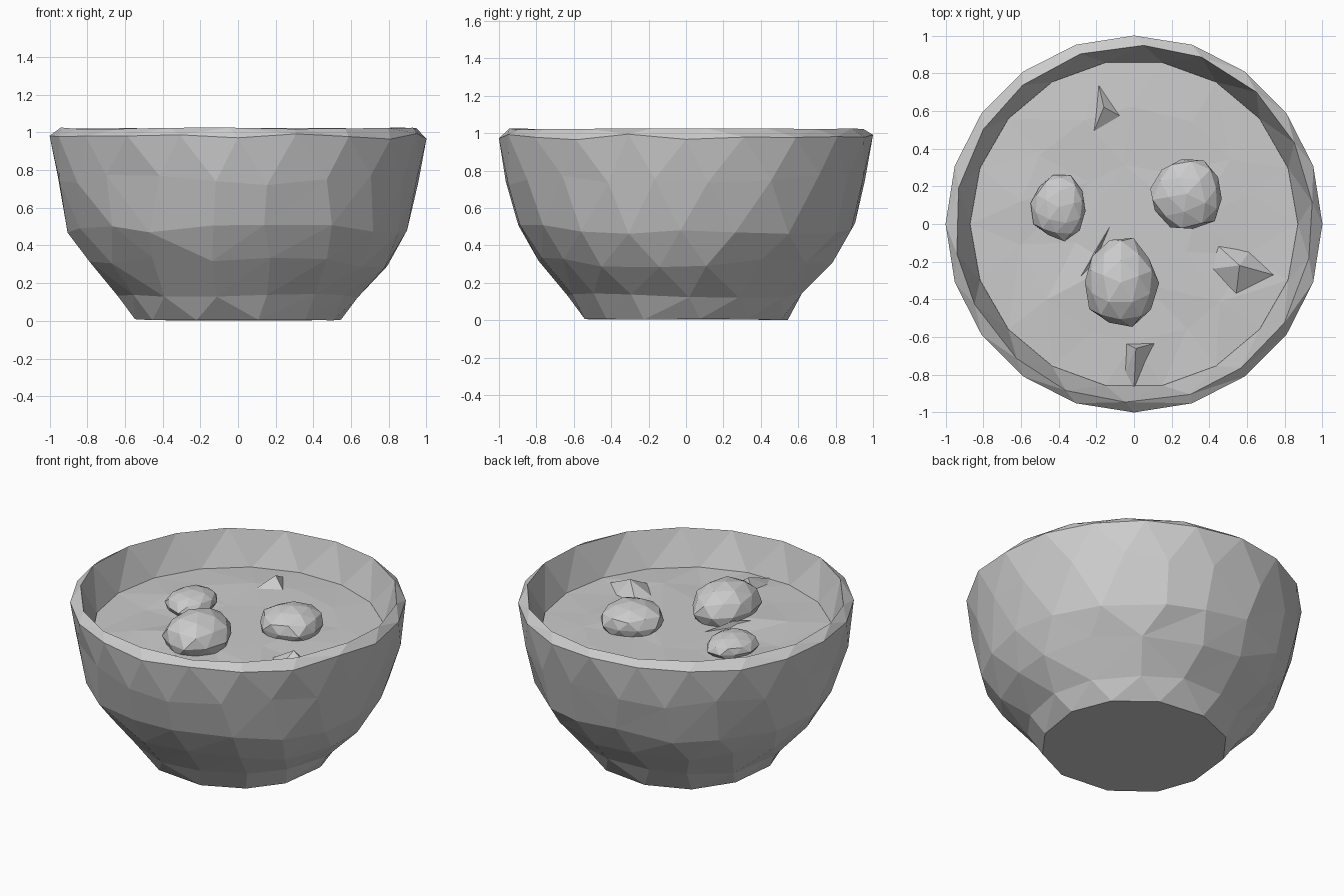
import bpy, bmesh, math, random
from mathutils import Vector

if "Cube" in bpy.data.objects:
    bpy.data.objects.remove(bpy.data.objects["Cube"])

random.seed(7)
SOUP_Z = 0.80


def finish(bm, name):
    mesh = bpy.data.meshes.new(name)
    bm.to_mesh(mesh)
    bm.free()
    obj = bpy.data.objects.new(name, mesh)
    bpy.context.collection.objects.link(obj)
    return obj


def ring(bm, n, r, z, turn=0.0, jitter=0.0, jz=0.0):
    """Ring of vertices, turned by a fraction of one step."""
    out = []
    for i in range(n):
        a = 2 * math.pi * (i + turn + random.uniform(-jitter, jitter) * 4) / n
        rr = r * (1 + random.uniform(-jitter, jitter) * 0.3)
        zz = z + random.uniform(-jz, jz)
        out.append((a, bm.verts.new((rr * math.cos(a), rr * math.sin(a), zz))))
    return out


def zip_rings(bm, low, high):
    """Triangle strip between two rings of any vertex counts."""
    n, m, i, j = len(low), len(high), 0, 0

    def at(r, k):
        return r[k % len(r)][0] + 2 * math.pi * (k // len(r))
    while i < n or j < m:
        a, b = low[i % n][1], high[j % m][1]
        if j >= m or (i < n and at(low, i + 1) <= at(high, j + 1)):
            bm.faces.new((a, low[(i + 1) % n][1], b))
            i += 1
        else:
            bm.faces.new((a, high[(j + 1) % m][1], b))
            j += 1


# Bowl: faceted wall, sloped rim and inner wall down to the soup
bm = bmesh.new()
rows = [  # sides, radius, height, turn, jitter, height jitter
    (12, 0.555, 0.005, 0.3, 0.03, 0.004),
    (14, 0.635, 0.13, 0.0, 0.04, 0.02),
    (16, 0.80, 0.31, 0.5, 0.04, 0.03),
    (18, 0.905, 0.49, 0.0, 0.04, 0.03),
    (20, 0.968, 0.75, 0.5, 0.03, 0.03),
    (20, 1.0, 0.98, 0.0, 0.0, 0.018),
    (18, 0.95, 1.022, 0.4, 0.02, 0.004),
    (18, 0.87, SOUP_Z - 0.01, 0.0, 0.0, 0.0),
]
rings = [ring(bm, *r) for r in rows]
for low, high in zip(rings, rings[1:]):
    zip_rings(bm, low, high)
bm.faces.new([v for _, v in reversed(rings[0])])
finish(bm, "bowl")

# Soup: slightly rippled faceted disc
bm = bmesh.new()
rings = [ring(bm, 18, 0.87, SOUP_Z),
         ring(bm, 14, 0.62, SOUP_Z + 0.01, 0.5, 0.05, 0.015),
         ring(bm, 8, 0.32, SOUP_Z + 0.015, 0.2, 0.05, 0.015)]
for low, high in zip(rings, rings[1:]):
    zip_rings(bm, low, high)
bm.faces.new([v for _, v in rings[-1]])
bmesh.ops.triangulate(bm, faces=[f for f in bm.faces if len(f.verts) > 4])
finish(bm, "soup")


# Rounded chunks poking out of the soup
def chunk(name, x, y, rx, ry, top, turn):
    bm = bmesh.new()
    bmesh.ops.create_icosphere(bm, subdivisions=2 if top > 0.18 else 1, radius=1)
    h = top - SOUP_Z
    ca, sa = math.cos(turn), math.sin(turn)
    for v in bm.verts:
        k = random.uniform(0.9, 1.04)
        p = Vector((v.co.x * ca - v.co.y * sa, v.co.x * sa + v.co.y * ca, v.co.z))
        v.co = (x + p.x * rx * k, y + p.y * ry * k, SOUP_Z + 0.3 * h + p.z * 0.7 * h)
    bmesh.ops.bisect_plane(bm, geom=bm.verts[:] + bm.edges[:] + bm.faces[:],
                           plane_co=(0, 0, SOUP_Z - 0.01), plane_no=(0, 0, 1),
                           clear_inner=True)
    bmesh.ops.dissolve_degenerate(bm, dist=0.03, edges=bm.edges[:])
    bmesh.ops.triangulate(bm, faces=bm.faces[:])
    finish(bm, name)


chunk("large_chunk", -0.07, -0.31, 0.20, 0.24, 1.01, 0.3)
chunk("right_chunk", 0.28, 0.16, 0.20, 0.20, 0.965, 0.8)
chunk("left_chunk", -0.40, 0.09, 0.15, 0.18, 0.915, 0.2)


# Small pointed shards just breaking the surface
def shard(name, base, peak):
    bm = bmesh.new()
    low = [bm.verts.new((x, y, SOUP_Z)) for x, y in base]
    tip = bm.verts.new(peak)
    for a, b in zip(low, low[1:] + low[:1]):
        bm.faces.new((a, b, tip))
    finish(bm, name)


shard("right_shard", [(0.40, -0.24), (0.54, -0.39), (0.74, -0.27), (0.61, -0.15), (0.44, -0.11)],
      (0.56, -0.22, 0.89))
shard("back_shard", [(-0.23, 0.45), (-0.05, 0.56), (-0.19, 0.75)], (-0.16, 0.62, 0.87))
shard("front_shard", [(-0.05, -0.79), (0.0, -0.87), (0.12, -0.63), (-0.05, -0.63)],
      (0.01, -0.66, 0.88))
shard("middle_shard", [(-0.36, -0.40), (-0.24, -0.28), (-0.11, 0.02)], (-0.22, -0.18, 0.84))
